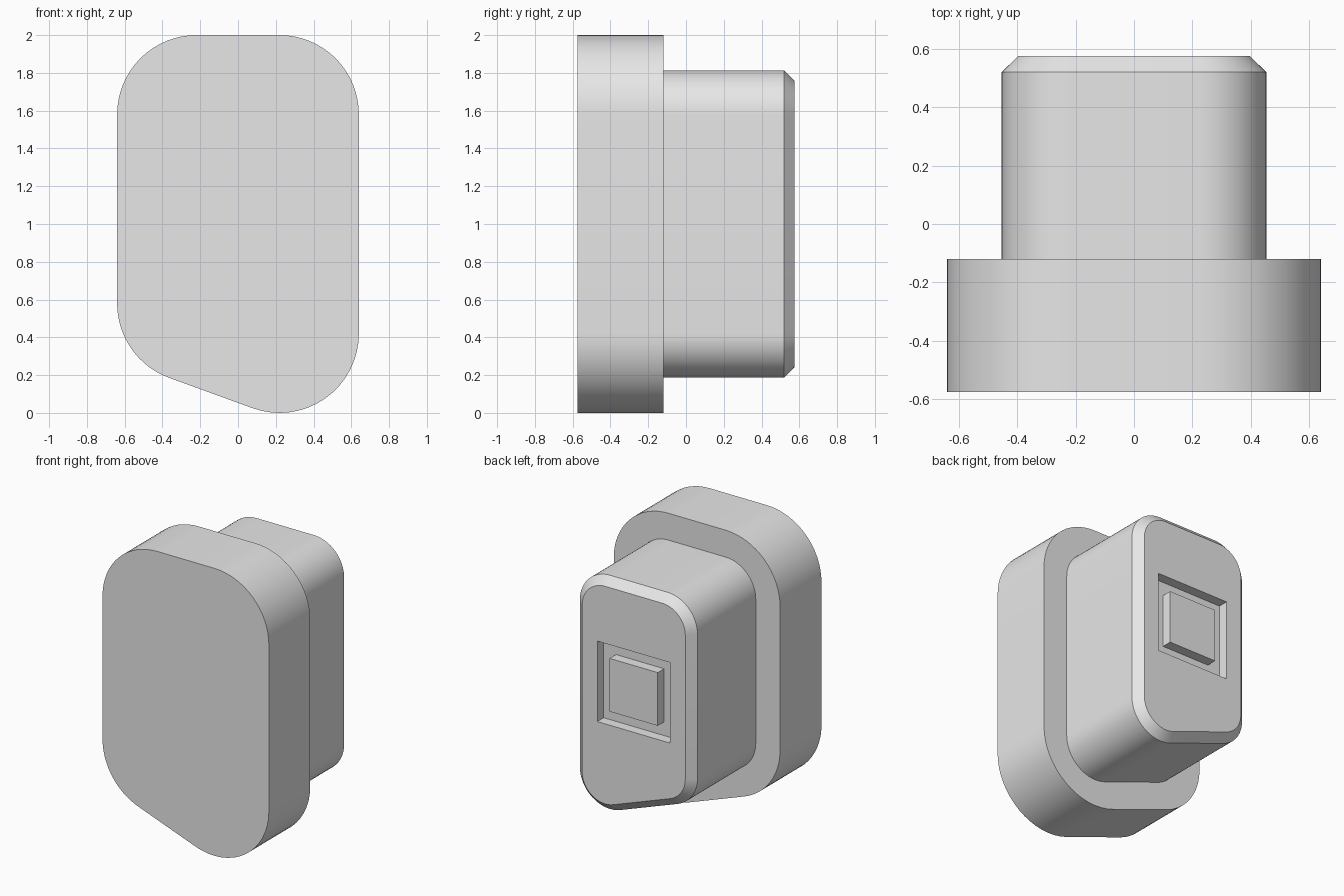
import bpy, bmesh, math

cube = bpy.data.objects.get("Cube")
if cube:
    bpy.data.objects.remove(cube, do_unlink=True)

grey = bpy.data.materials.new("plain grey")
grey.use_nodes = True
grey.diffuse_color = (0.8, 0.8, 0.8, 1)
grey.node_tree.nodes["Principled BSDF"].inputs["Base Color"].default_value = (0.8, 0.8, 0.8, 1)

SLANT = 20      # slope of the bottom edge, degrees
STEPS = 16      # segments per rounded corner
BACK = 0.575    # y of the back face
POCKET_Z = 1.08
POCKET_DEPTH = 0.07


def outline(radius):
    """Rounded outline around four corner centres: (x, z, start angle, end angle)."""
    corners = [(0.22, 1.58, 0, 90), (-0.22, 1.58, 90, 180),
               (-0.22, 0.58, 180, 270 - SLANT), (0.22, 0.42, 270 - SLANT, 360)]
    points = []
    for x, z, start, end in corners:
        for i in range(STEPS + 1):
            a = math.radians(start + (end - start) * i / STEPS)
            points.append((x + radius * math.cos(a), z + radius * math.sin(a)))
    return points


def finish(bm, name):
    bmesh.ops.recalc_face_normals(bm, faces=bm.faces)
    mesh = bpy.data.meshes.new(name)
    bm.to_mesh(mesh)
    bm.free()
    mesh.materials.append(grey)
    obj = bpy.data.objects.new(name, mesh)
    bpy.context.collection.objects.link(obj)
    return obj


def loft(name, sections):
    """Skin a solid through outlines given as (y, corner radius)."""
    bm = bmesh.new()
    rings = [[bm.verts.new((x, y, z)) for x, z in outline(r)] for y, r in sections]
    for a, b in zip(rings, rings[1:]):
        for i in range(len(a)):
            j = (i + 1) % len(a)
            bm.faces.new((a[i], a[j], b[j], b[i]))
    bm.faces.new(rings[0])
    bm.faces.new(rings[-1])
    return finish(bm, name)


def square_block(name, half, y0, y1):
    bm = bmesh.new()
    bmesh.ops.create_cube(bm, size=1)
    for v in bm.verts:
        v.co = (v.co.x * 2 * half, y1 if v.co.y > 0 else y0, POCKET_Z + v.co.z * 2 * half)
    return finish(bm, name)


# Front plate stepping in to a narrower stem with a chamfered end
body = loft("plate_and_stem", [(-BACK, 0.42), (-0.12, 0.42), (-0.12, 0.233),
                               (0.52, 0.233), (BACK, 0.177)])

# Square pocket in the back of the stem
cutter = square_block("pocket_cutter", 0.28, BACK - POCKET_DEPTH, BACK + 0.2)
cutter.hide_render = True
cut = body.modifiers.new("pocket", "BOOLEAN")
cut.operation = "DIFFERENCE"
cut.solver = "EXACT"
cut.object = cutter
bpy.ops.object.select_all(action="DESELECT")
bpy.context.view_layer.objects.active = body
body.select_set(True)
bpy.ops.object.modifier_apply(modifier=cut.name)
bpy.data.objects.remove(cutter, do_unlink=True)
bpy.ops.object.shade_smooth_by_angle(angle=math.radians(30))

# Raised square pad inside the pocket, level with the back face
square_block("pocket_pad", 0.185, BACK - POCKET_DEPTH - 0.01, BACK)
